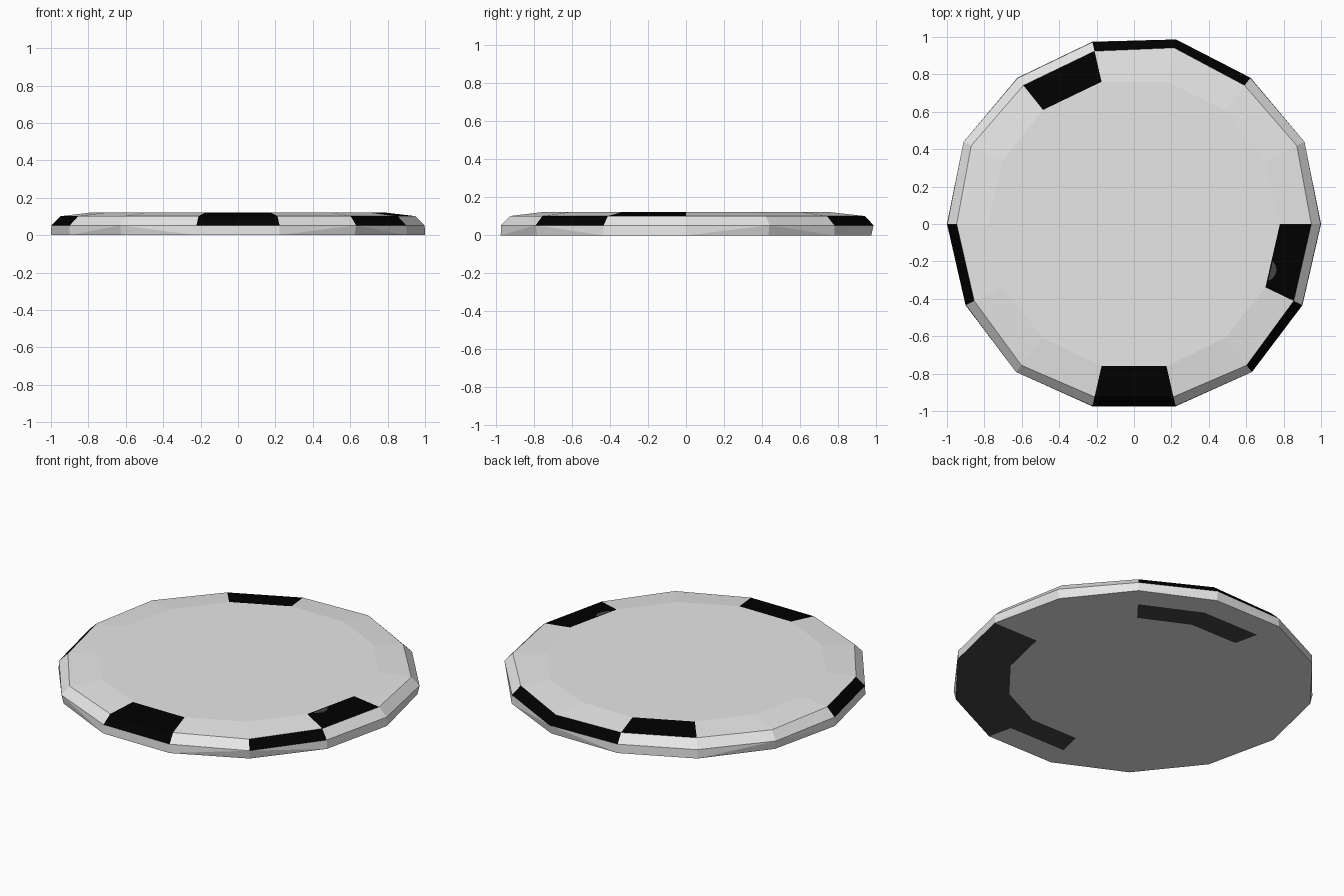
import bpy, bmesh, math

if "Cube" in bpy.data.objects:
    bpy.data.objects.remove(bpy.data.objects["Cube"])

N = 14


def material(name, value):
    m = bpy.data.materials.new(name)
    m.diffuse_color = (value, value, value, 1)
    m.use_nodes = True
    m.node_tree.nodes["Principled BSDF"].inputs["Base Color"].default_value = m.diffuse_color
    return m


grey = material("light_grey", 0.8)
black = material("black", 0.0)
dark = material("dark_grey", 0.06)

# Sectors (counted anticlockwise from +x) that are coloured on each band
SLOPE_BLACK = {4, 10, 13}
CHAMFER_BLACK = {2, 3, 7, 10, 12}
BOTTOM_INNER_DARK = {2, 3, 10, 11, 12, 13}
BOTTOM_OUTER_DARK = {11, 12, 13}
# Corners that bulge outwards above the base
BULGED = {1, 3, 6, 9, 12}


def ring(bm, radius, z, bulge=0.0):
    verts = []
    for k in range(N):
        a = 2 * math.pi * k / N
        r = radius + (bulge if k in BULGED else 0)
        verts.append(bm.verts.new((r * math.cos(a), r * math.sin(a), z)))
    return verts


def band(bm, low, high, painted=(), index=0, split=False):
    for k in range(N):
        j = (k + 1) % N
        if split and k in BULGED:
            faces = [(low[k], low[j], high[k]), (low[j], high[j], high[k])]
        elif split and j in BULGED:
            faces = [(low[k], low[j], high[j]), (low[k], high[j], high[k])]
        else:
            faces = [(low[k], low[j], high[j], high[k])]
        for f in faces:
            bm.faces.new(f).material_index = index if k in painted else 0


# Disc body: low-poly chip with side, chamfer, sloped rim and flat top
bm = bmesh.new()
under = ring(bm, 0.70, 0)
middle = ring(bm, 0.85, 0)
base = ring(bm, 1.0, 0)
side = ring(bm, 0.998, 0.053, 0.014)
rim = ring(bm, 0.948, 0.102, 0.018)
top = ring(bm, 0.78, 0.122)
bm.faces.new(under[::-1])
band(bm, under, middle, BOTTOM_INNER_DARK, 2)
band(bm, middle, base, BOTTOM_OUTER_DARK, 2)
band(bm, base, side, split=True)
band(bm, side, rim, CHAMFER_BLACK, 1)
band(bm, rim, top, SLOPE_BLACK, 1)
bm.faces.new(top)
bmesh.ops.recalc_face_normals(bm, faces=bm.faces)
mesh = bpy.data.meshes.new("disc_body")
bm.to_mesh(mesh)
bm.free()
for m in (grey, black, dark):
    mesh.materials.append(m)
body = bpy.data.objects.new("disc_body", mesh)
bpy.context.collection.objects.link(body)

# Small round stud showing at the edge of the flat top
bpy.ops.mesh.primitive_cylinder_add(vertices=16, radius=0.06, depth=0.06,
                                    location=(0.702, -0.245, 0.0912))
stud = bpy.context.object
stud.name = "edge_stud"
stud.data.materials.append(dark)
